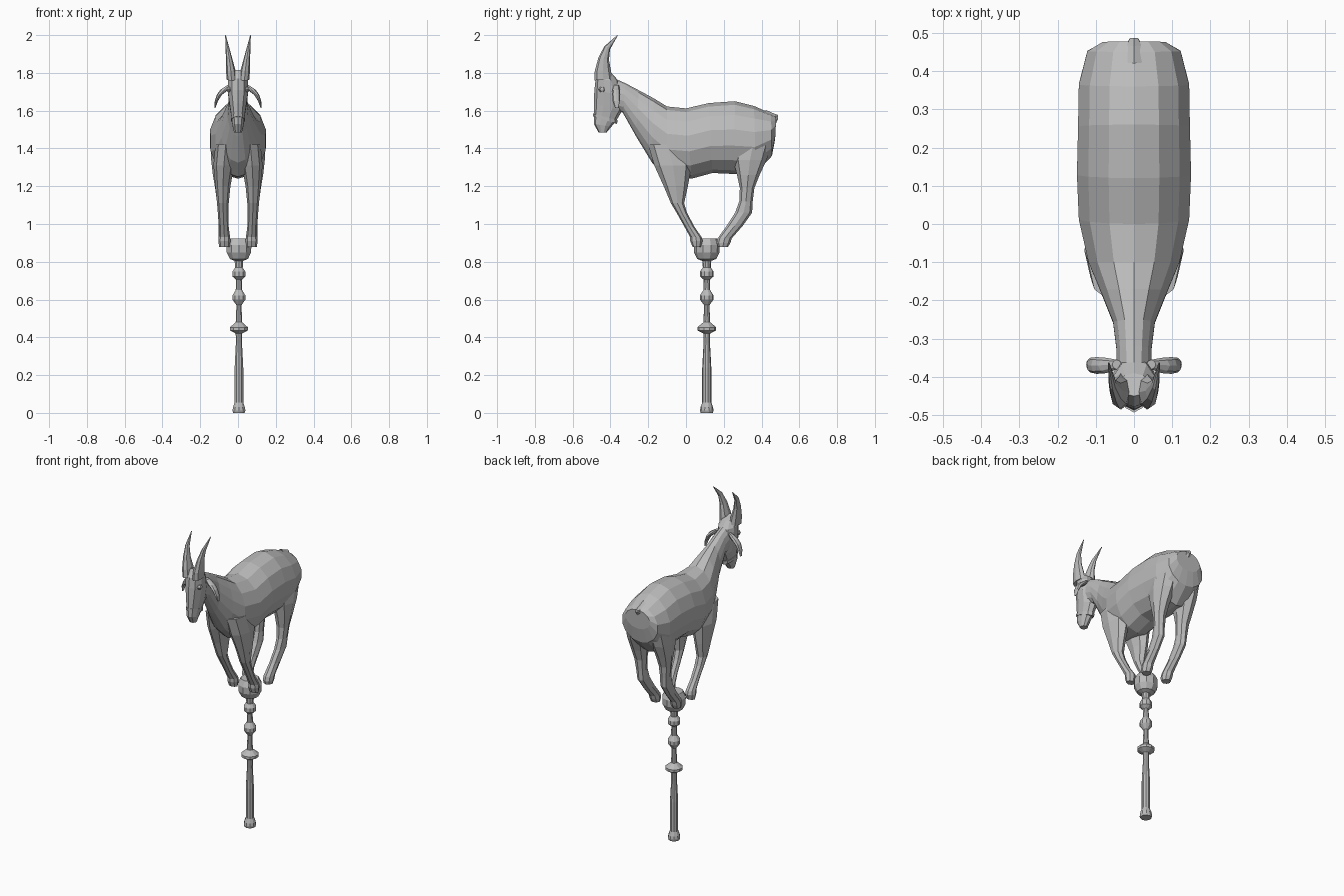
import bpy, bmesh, math

grey = bpy.data.materials.new("plain grey")
grey.diffuse_color = (0.5, 0.5, 0.5, 1)


def loft(name, rings, n=10, mirror=False):
    """Skin oval rings. Each ring: (y1, z1, y2, z2, x centre, half width in x)."""
    bm = bmesh.new()
    loops = []
    for y1, z1, y2, z2, xc, hw in rings:
        loop = []
        for i in range(n):
            a = 2 * math.pi * i / n
            t = math.cos(a)
            loop.append(bm.verts.new((xc + hw * math.sin(a),
                                      (y1 + y2) / 2 + t * (y1 - y2) / 2,
                                      (z1 + z2) / 2 + t * (z1 - z2) / 2)))
        loops.append(loop)
    for a, b in zip(loops, loops[1:]):
        for i in range(n):
            j = (i + 1) % n
            bm.faces.new((a[i], a[j], b[j], b[i]))
    bm.faces.new(loops[0])
    bm.faces.new(loops[-1])
    bmesh.ops.recalc_face_normals(bm, faces=bm.faces)
    me = bpy.data.meshes.new(name)
    bm.to_mesh(me)
    bm.free()
    me.materials.append(grey)
    ob = bpy.data.objects.new(name, me)
    bpy.context.collection.objects.link(ob)
    if mirror:
        ob.modifiers.new("mirror", 'MIRROR').use_mirror_merge = False
    return ob


def level(rows):
    """Horizontal rings from (front y, back y, z, x centre, half width)."""
    return [(f, z, b, z, x, w) for f, b, z, x, w in rows]


# turned staff with collars and a ball on top
profile = [(.032, 0), (.036, .012), (.033, .03), (.024, .055), (.024, .24), (.017, .37),
           (.018, .42), (.05, .437), (.05, .453), (.018, .48), (.014, .57), (.036, .6),
           (.036, .622), (.018, .65), (.016, .705), (.036, .722), (.036, .748),
           (.021, .77), (.024, .805), (.05, .815), (.068, .85), (.069, .89), (.052, .924)]
loft("staff", level([(.11 - r, .11 + r, z, .005, r) for r, z in profile]), 10)

# body and neck, rump to throat
loft("body", [
    (.478, 1.57, .472, 1.45, 0, .085),
    (.45, 1.585, .455, 1.36, 0, .125),
    (.36, 1.625, .37, 1.27, 0, .148),
    (.26, 1.65, .25, 1.265, 0, .15),
    (.12, 1.64, .14, 1.27, 0, .153),
    (0, 1.612, .03, 1.24, 0, .148),
    (-.1, 1.622, -.1, 1.25, 0, .122),
    (-.17, 1.665, -.18, 1.325, 0, .09),
    (-.25, 1.708, -.265, 1.465, 0, .056),
    (-.32, 1.745, -.335, 1.59, 0, .047),
    (-.40, 1.78, -.40, 1.61, 0, .045)], 14)
loft("tail", [(.42, 1.605, .43, 1.54, 0, .03),
              (.465, 1.585, .475, 1.53, 0, .022),
              (.487, 1.577, .487, 1.555, 0, .012)], 6)

# head, crown to chin
loft("head", [
    (-.45, 1.815, -.39, 1.795, 0, .04),
    (-.478, 1.77, -.355, 1.755, 0, .056),
    (-.485, 1.71, -.335, 1.68, 0, .056),
    (-.488, 1.64, -.338, 1.60, 0, .045),
    (-.488, 1.575, -.37, 1.545, 0, .035),
    (-.488, 1.53, -.395, 1.515, 0, .031),
    (-.463, 1.485, -.42, 1.485, 0, .022)], 10)
loft("muzzle_band", [(-.493, 1.585, -.362, 1.55, 0, .039),
                     (-.493, 1.57, -.365, 1.53, 0, .038)], 10)
loft("eye", level([(-.455, -.43, 1.70, .046, .012), (-.465, -.425, 1.712, .047, .015),
                   (-.455, -.43, 1.724, .046, .012)]), 6, True)

# horns and drooping ears
loft("horn", [
    (-.485, 1.76, -.39, 1.77, .034, .027),
    (-.483, 1.81, -.398, 1.815, .038, .025),
    (-.464, 1.88, -.408, 1.87, .047, .017),
    (-.433, 1.94, -.402, 1.925, .056, .010),
    (-.364, 2.0, -.362, 1.996, .066, .002)], 8, True)
loft("ear", level([
    (-.38, -.355, 1.735, .045, .012),
    (-.39, -.35, 1.71, .072, .022),
    (-.392, -.348, 1.685, .098, .014),
    (-.388, -.35, 1.65, .115, .008),
    (-.376, -.358, 1.615, .122, .003)]), 8, True)

# legs gathered onto the ball
loft("front_leg", level([
    (-.20, 0, 1.42, .065, .055),
    (-.168, .03, 1.31, .075, .055),
    (-.118, .01, 1.2, .08, .04),
    (-.08, -.01, 1.11, .08, .031),
    (-.05, .005, 1.06, .078, .029),
    (-.008, .045, .985, .075, .026),
    (.022, .083, .93, .072, .03),
    (.022, .088, .91, .072, .032),
    (.035, .078, .878, .072, .028)]), 8, True)
loft("hind_leg", level([
    (.26, .455, 1.43, .075, .068),
    (.25, .427, 1.34, .082, .06),
    (.27, .39, 1.26, .085, .048),
    (.285, .362, 1.19, .084, .037),
    (.282, .353, 1.12, .082, .03),
    (.26, .35, 1.06, .079, .028),
    (.215, .30, .99, .076, .026),
    (.168, .243, .925, .073, .03),
    (.162, .235, .90, .072, .031),
    (.17, .222, .878, .072, .027)]), 8, True)
